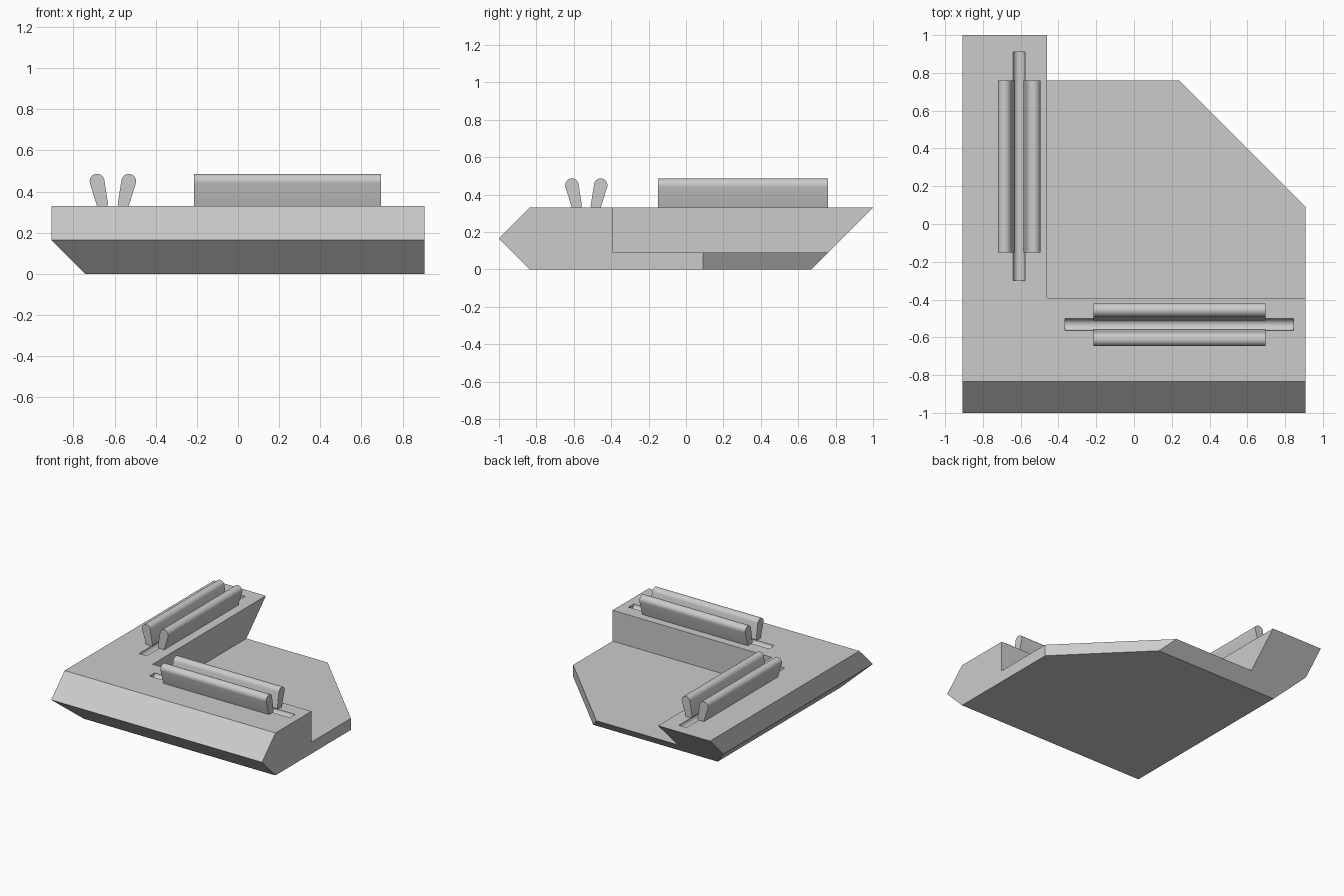
import bpy, bmesh
from math import radians, sin, cos, pi
from mathutils import Matrix, Vector

cube = bpy.data.objects.get("Cube")
if cube:
    bpy.data.objects.remove(cube, do_unlink=True)

grey = bpy.data.materials.new("light_grey")
grey.use_nodes = True
COLOUR = (0.6, 0.6, 0.6, 1)
grey.diffuse_color = COLOUR
grey.node_tree.nodes["Principled BSDF"].inputs["Base Color"].default_value = COLOUR

TOP, DECK = 0.33, 0.09


def make_object(name, bm):
    bmesh.ops.recalc_face_normals(bm, faces=bm.faces)
    mesh = bpy.data.meshes.new(name)
    bm.to_mesh(mesh)
    bm.free()
    mesh.materials.append(grey)
    obj = bpy.data.objects.new(name, mesh)
    bpy.context.collection.objects.link(obj)
    return obj


def prism(name, points, offset):
    """Extrude a closed outline of 3D points along an offset."""
    bm = bmesh.new()
    face = bm.faces.new([bm.verts.new(p) for p in points])
    new = bmesh.ops.extrude_face_region(bm, geom=[face])["geom"]
    verts = [g for g in new if isinstance(g, bmesh.types.BMVert)]
    bmesh.ops.translate(bm, verts=verts, vec=offset)
    return make_object(name, bm)


def cut(target, cutter):
    mod = target.modifiers.new(cutter.name, "BOOLEAN")
    mod.operation = "DIFFERENCE"
    mod.solver = "EXACT"
    mod.object = cutter
    cutter.hide_render = True
    cutter.hide_set(True)


def smooth(obj):
    bpy.ops.object.select_all(action="DESELECT")
    obj.select_set(True)
    bpy.context.view_layer.objects.active = obj
    bpy.ops.object.shade_smooth_by_angle(angle=radians(35))


# Hull: side profile with a pointed front and undercut back
profile = [(-0.835, 0), (-1, 0.165), (-0.835, TOP), (1, TOP), (0.67, 0)]
hull = prism("base", [(-0.907, y, z) for y, z in profile], (1.814, 0, 0))

# Bevel under the outer edge of the side arm
bm = bmesh.new()
bm.from_mesh(hull.data)
cutting = bmesh.ops.bisect_plane(
    bm, geom=bm.verts[:] + bm.edges[:] + bm.faces[:],
    plane_co=(-0.907, 0, 0.165), plane_no=(-1, 0, -1), clear_outer=True)
edges = [g for g in cutting["geom_cut"] if isinstance(g, bmesh.types.BMEdge)]
bmesh.ops.contextual_create(bm, geom=edges)
bmesh.ops.recalc_face_normals(bm, faces=bm.faces)
bm.to_mesh(hull.data)
bm.free()

# Low deck between the arms, with its corner cut off
recess = [(-0.46, -0.393), (1.2, -0.393), (1.2, 1.2), (-0.46, 1.2)]
cut(hull, prism("deck_cutter", [(x, y, DECK) for x, y in recess], (0, 0, 1)))
corner = [(0.907, 0.092), (1.2, -0.201), (1.2, 1.2), (-0.201, 1.2)]
cut(hull, prism("corner_cutter", [(x, y, -0.5) for x, y in corner], (0, 0, 1)))


def bar_pair(name, placement):
    """Two leaning round-topped bars beside a round-bottomed groove, along y."""
    bm = bmesh.new()
    bmesh.ops.create_cone(bm, cap_ends=True, segments=32, radius1=0.032,
                          radius2=0.032, depth=1.21,
                          matrix=Matrix.Rotation(pi / 2, 4, "X"))
    groove = make_object(name + "_groove_cutter", bm)
    groove.matrix_world = placement
    cut(hull, groove)

    arc = [radians(a) for a in range(0, 181, 15)]
    outline = [(0.036 * cos(a), 0.036 * sin(a)) for a in arc]
    outline += [(-0.027, -0.122), (-0.021, -0.127), (0.021, -0.127), (0.027, -0.122)]
    for side, label in ((-1, "outer"), (1, "inner")):
        bar = prism(f"{name}_{label}_bar", [(x, -0.455, z) for x, z in outline], (0, 0.91, 0))
        lean = Matrix.Rotation(side * radians(13), 4, "Y")
        bar.matrix_world = placement @ Matrix.Translation((side * 0.077, 0, 0.12)) @ lean
        smooth(bar)


bar_pair("side", Matrix.Translation((-0.608, 0.305, TOP)))
bar_pair("front", Matrix.Translation((0.24, -0.533, TOP)) @ Matrix.Rotation(pi / 2, 4, "Z"))

# Apply the cuts and remove the cutters
bpy.context.view_layer.update()
graph = bpy.context.evaluated_depsgraph_get()
final = bpy.data.meshes.new_from_object(hull.evaluated_get(graph))
cutters = [m.object for m in hull.modifiers]
hull.modifiers.clear()
hull.data = final
for c in cutters:
    bpy.data.objects.remove(c, do_unlink=True)
smooth(hull)
